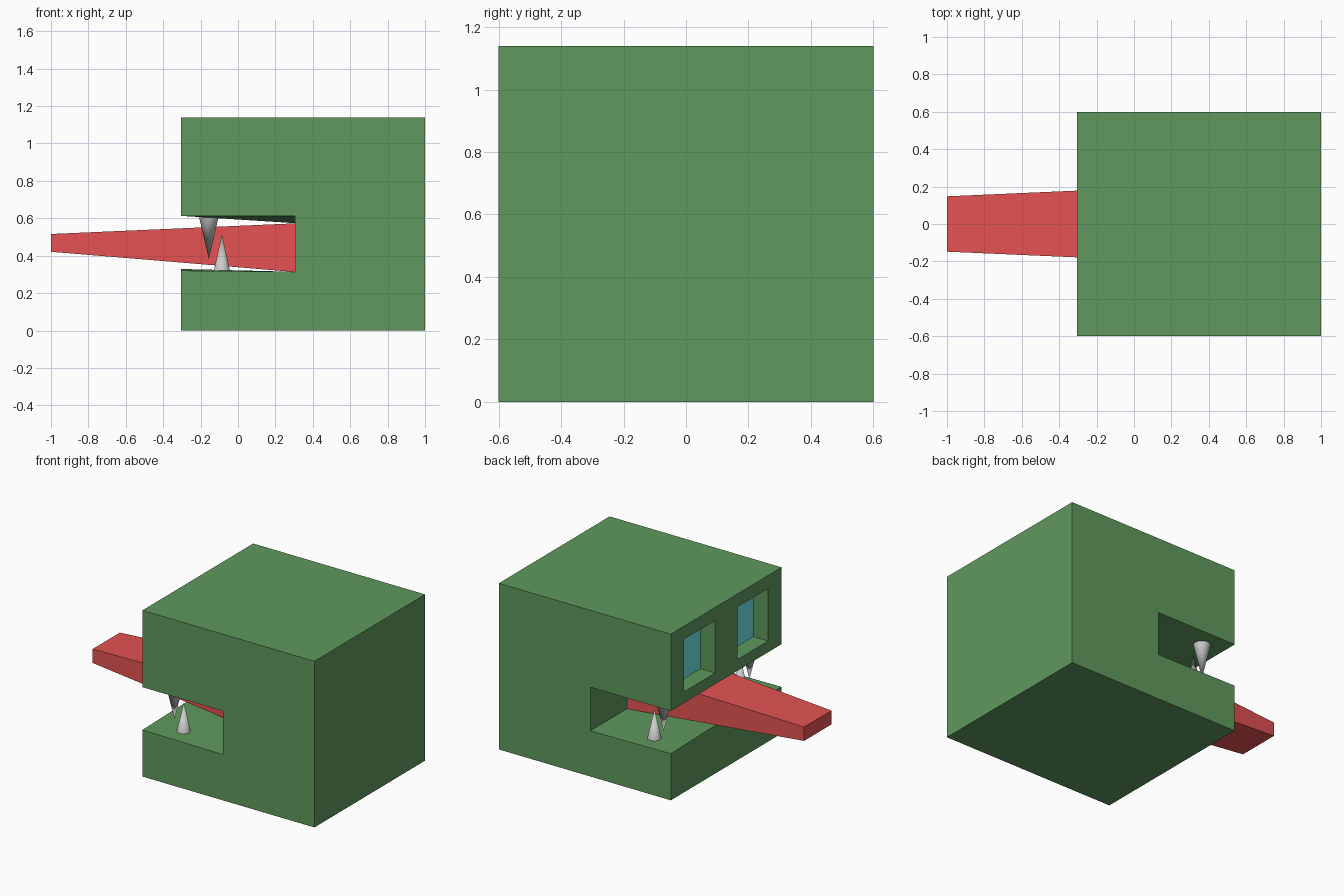
import bpy, bmesh

if "Cube" in bpy.data.objects:
    bpy.data.objects.remove(bpy.data.objects["Cube"])


def material(name, rgb):
    m = bpy.data.materials.new(name)
    m.diffuse_color = (*rgb, 1)
    m.use_nodes = True
    m.node_tree.nodes["Principled BSDF"].inputs["Base Color"].default_value = m.diffuse_color
    return m


def loft(name, sections, mat=None):
    """Join equal-length closed sections with quads and cap both ends."""
    bm = bmesh.new()
    rings = [[bm.verts.new(p) for p in s] for s in sections]
    for a, b in zip(rings, rings[1:]):
        for i in range(len(a)):
            j = (i + 1) % len(a)
            bm.faces.new((a[i], a[j], b[j], b[i]))
    bm.faces.new(rings[0])
    bm.faces.new(rings[-1][::-1])
    bmesh.ops.recalc_face_normals(bm, faces=bm.faces)
    mesh = bpy.data.meshes.new(name)
    bm.to_mesh(mesh)
    bm.free()
    ob = bpy.data.objects.new(name, mesh)
    bpy.context.collection.objects.link(ob)
    if mat:
        mesh.materials.append(mat)
    return ob


def rect(x, y0, y1, z0, z1):
    return [(x, y0, z0), (x, y1, z0), (x, y1, z1), (x, y0, z1)]


green = material("green", (0.115, 0.318, 0.11))
red = material("red", (0.78, 0.085, 0.085))
blue = material("blue", (0.16, 0.80, 0.83))

FRONT, THROAT, BACK, TOP = -0.305, 0.305, 1.0, 1.14


# Head: C-shaped profile across y, mouth roof dips toward the tongue root
def head_section(y, roof, lip):
    profile = [(FRONT, 0), (BACK, 0), (BACK, TOP), (FRONT, TOP),
               (FRONT, 0.613), (THROAT, roof), (THROAT, 0.314), (FRONT, lip)]
    return [(x, y, z) for x, z in profile]


head = loft("head", [head_section(-0.6, 0.613, 0.32), head_section(-0.2, 0.574, 0.329),
                     head_section(0.2, 0.574, 0.329), head_section(0.6, 0.613, 0.32)], green)

# Eye sockets cut into the face, each with a blue pane at the bottom
DEPTH = 0.115
for side, s in (("left", 1), ("right", -1)):
    y0, y1 = sorted((s * 0.12, s * 0.455))
    cutter = loft("socket_cutter", [rect(FRONT - 0.2, y0, y1, 0.69, 1.05),
                                    rect(FRONT + DEPTH, y0, y1, 0.69, 1.05)])
    cutter.hide_render = True
    mod = head.modifiers.new("socket", 'BOOLEAN')
    mod.operation, mod.object, mod.solver = 'DIFFERENCE', cutter, 'EXACT'
    bpy.context.view_layer.objects.active = head
    bpy.ops.object.modifier_apply(modifier=mod.name)
    bpy.data.objects.remove(cutter)
    loft(side + "_eye", [rect(FRONT + DEPTH - 0.003, y0, y1, 0.69, 1.05),
                         rect(FRONT + DEPTH + 0.003, y0, y1, 0.69, 1.05)], blue)

# Tongue: tapers from the throat out past the face
loft("tongue", [rect(-1.0, -0.148, 0.148, 0.421, 0.516),
                rect(THROAT, -0.205, 0.205, 0.313, 0.573)], red)


# Teeth: upper fangs point down, lower fangs point up
def tooth(name, x, y, base, tip, radius):
    up = tip > base
    bpy.ops.mesh.primitive_cone_add(
        vertices=32, radius1=radius if up else 0, radius2=0 if up else radius,
        depth=abs(tip - base), location=(x, y, (base + tip) / 2))
    bpy.context.object.name = name
    bpy.ops.object.shade_smooth_by_angle()


for side, s in (("left", 1), ("right", -1)):
    tooth(side + "_upper_tooth", -0.156, s * 0.465, 0.615, 0.382, 0.054)
    tooth(side + "_lower_tooth", -0.086, s * 0.465, 0.315, 0.515, 0.044)
